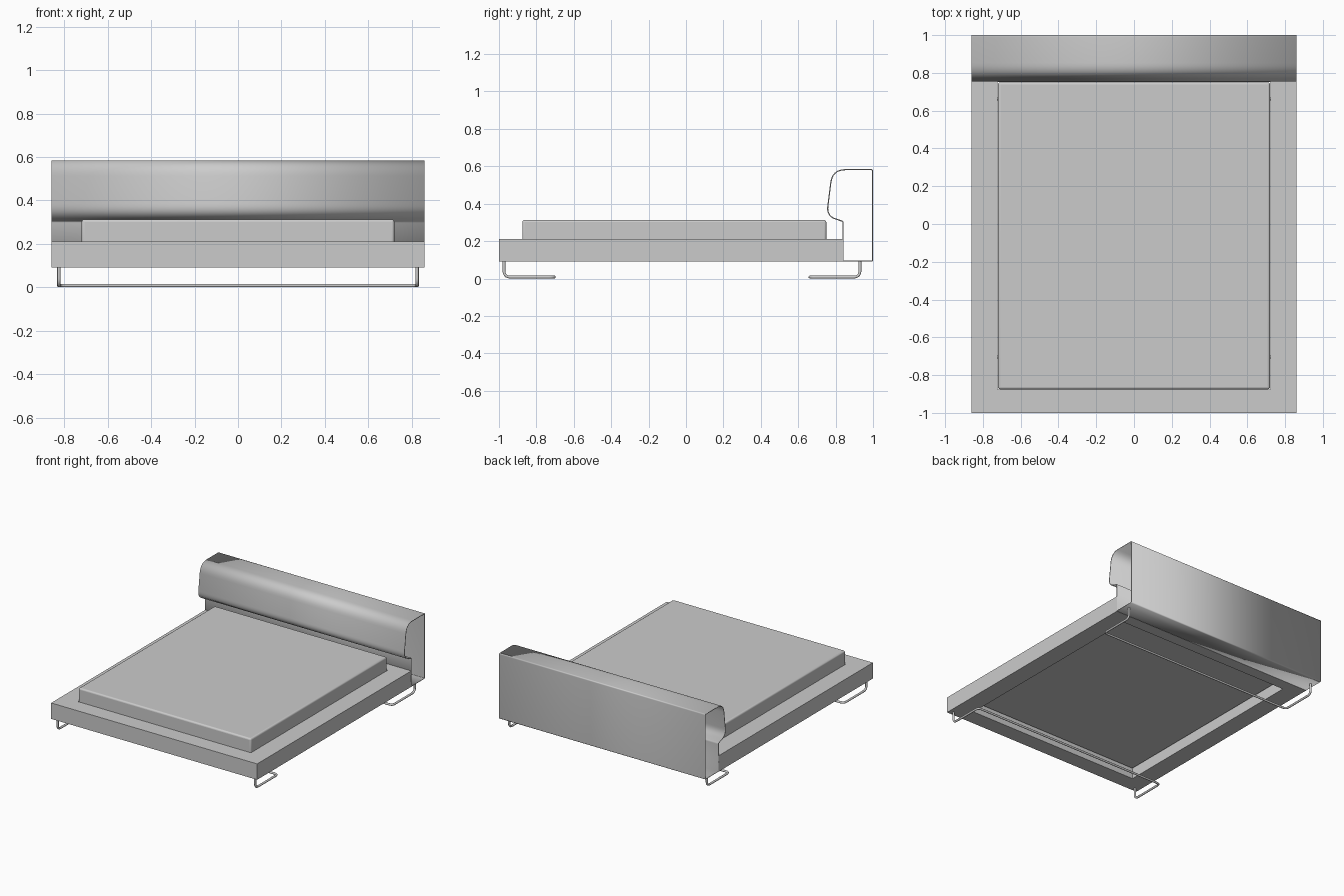
import bpy, bmesh
from mathutils import Vector

if "Cube" in bpy.data.objects:
    bpy.data.objects.remove(bpy.data.objects["Cube"])

GREY = (0.6, 0.6, 0.6, 1)
grey = bpy.data.materials.new("light grey")
grey.use_nodes = True
grey.diffuse_color = GREY
grey.node_tree.nodes["Principled BSDF"].inputs["Base Color"].default_value = GREY


def add_object(name, data):
    ob = bpy.data.objects.new(name, data)
    bpy.context.collection.objects.link(ob)
    data.materials.append(grey)
    return ob


def mesh_object(name, bm):
    bmesh.ops.recalc_face_normals(bm, faces=bm.faces)
    me = bpy.data.meshes.new(name)
    bm.to_mesh(me)
    bm.free()
    return add_object(name, me)


def smooth(ob):
    bpy.ops.object.select_all(action="DESELECT")
    ob.select_set(True)
    bpy.context.view_layer.objects.active = ob
    bpy.ops.object.shade_smooth_by_angle(angle=0.6)


def round_path(corners, steps=8):
    """Replace each corner (point, length) by a smooth bend of that length."""
    pts = [Vector(p) for p, _ in corners]
    out = []
    for i, (p, (_, t)) in enumerate(zip(pts, corners)):
        if t == 0:
            out.append(p)
            continue
        a = p + (pts[i - 1] - p).normalized() * t
        b = p + (pts[(i + 1) % len(pts)] - p).normalized() * t
        for k in range(steps + 1):
            s = k / steps
            out.append(a.lerp(p, s).lerp(p.lerp(b, s), s))
    return out


def box(bm, x, y0, y1, z0, z1):
    verts = bmesh.ops.create_cube(bm, size=1)["verts"]
    for v in verts:
        v.co = (x if v.co.x > 0 else -x, y1 if v.co.y > 0 else y0, z1 if v.co.z > 0 else z0)


WIDTH, FRONT, BASE_BACK = 0.86, -1.0, 0.84
BOTTOM, TOP = 0.09, 0.21

# Base: a rectangular frame with an opening under the mattress
bm = bmesh.new()
outer = [(-WIDTH, FRONT), (WIDTH, FRONT), (WIDTH, BASE_BACK), (-WIDTH, BASE_BACK)]
inner = [(-0.722, -0.877), (0.722, -0.877), (0.722, 0.752), (-0.722, 0.752)]
o = [bm.verts.new((x, y, BOTTOM)) for x, y in outer]
n = [bm.verts.new((x, y, BOTTOM)) for x, y in inner]
ring = [bm.faces.new((o[i], o[(i + 1) % 4], n[(i + 1) % 4], n[i])) for i in range(4)]
raised = bmesh.ops.extrude_face_region(bm, geom=ring, use_keep_orig=True)["geom"]
for v in raised:
    if isinstance(v, bmesh.types.BMVert):
        v.co.z = TOP
mesh_object("base_frame", bm)

# Mattress, sunk into the opening
bm = bmesh.new()
box(bm, 0.72, -0.875, 0.75, 0.165, 0.313)
mattress = mesh_object("mattress", bm)
bev = mattress.modifiers.new("Soft edges", "BEVEL")
bev.width, bev.segments = 0.012, 4
smooth(mattress)

# Headboard: a thin curled panel, open at both ends
profile = round_path([
    ((0, 0.84, 0.093), 0), ((0, 0.997, 0.093), 0.006), ((0, 0.997, 0.582), 0.006),
    ((0, 0.783, 0.582), 0.07), ((0, 0.752, 0.335), 0.05), ((0, 0.84, 0.305), 0.008)])
bm = bmesh.new()
sides = [[bm.verts.new((x, p.y, p.z)) for p in profile] for x in (-WIDTH, WIDTH)]
for i in range(len(profile)):
    j = (i + 1) % len(profile)
    bm.faces.new((sides[0][i], sides[0][j], sides[1][j], sides[1][i]))
headboard = mesh_object("headboard", bm)
shell = headboard.modifiers.new("Panel thickness", "SOLIDIFY")
shell.thickness, shell.offset = 0.006, 0
smooth(headboard)

# Legs: one bent tube at each end, running across under the base
R, LEG_X = 0.008, 0.825
for name, y_post, y_bar in (("front_leg_tube", -0.973, -0.704), ("back_leg_tube", 0.93, 0.663)):
    half = [((LEG_X, y_post, BOTTOM + 0.005), 0), ((LEG_X, y_post, R), 0.035),
            ((LEG_X, y_bar, R), 0.03)]
    path = round_path(half + [((-x, y, z), t) for (x, y, z), t in reversed(half)])
    cu = bpy.data.curves.new(name, "CURVE")
    cu.dimensions = "3D"
    cu.bevel_depth, cu.bevel_resolution, cu.use_fill_caps = R, 3, True
    sp = cu.splines.new("POLY")
    sp.points.add(len(path) - 1)
    for pt, p in zip(sp.points, path):
        pt.co = (*p, 1)
    sp.use_smooth = True
    add_object(name, cu)
